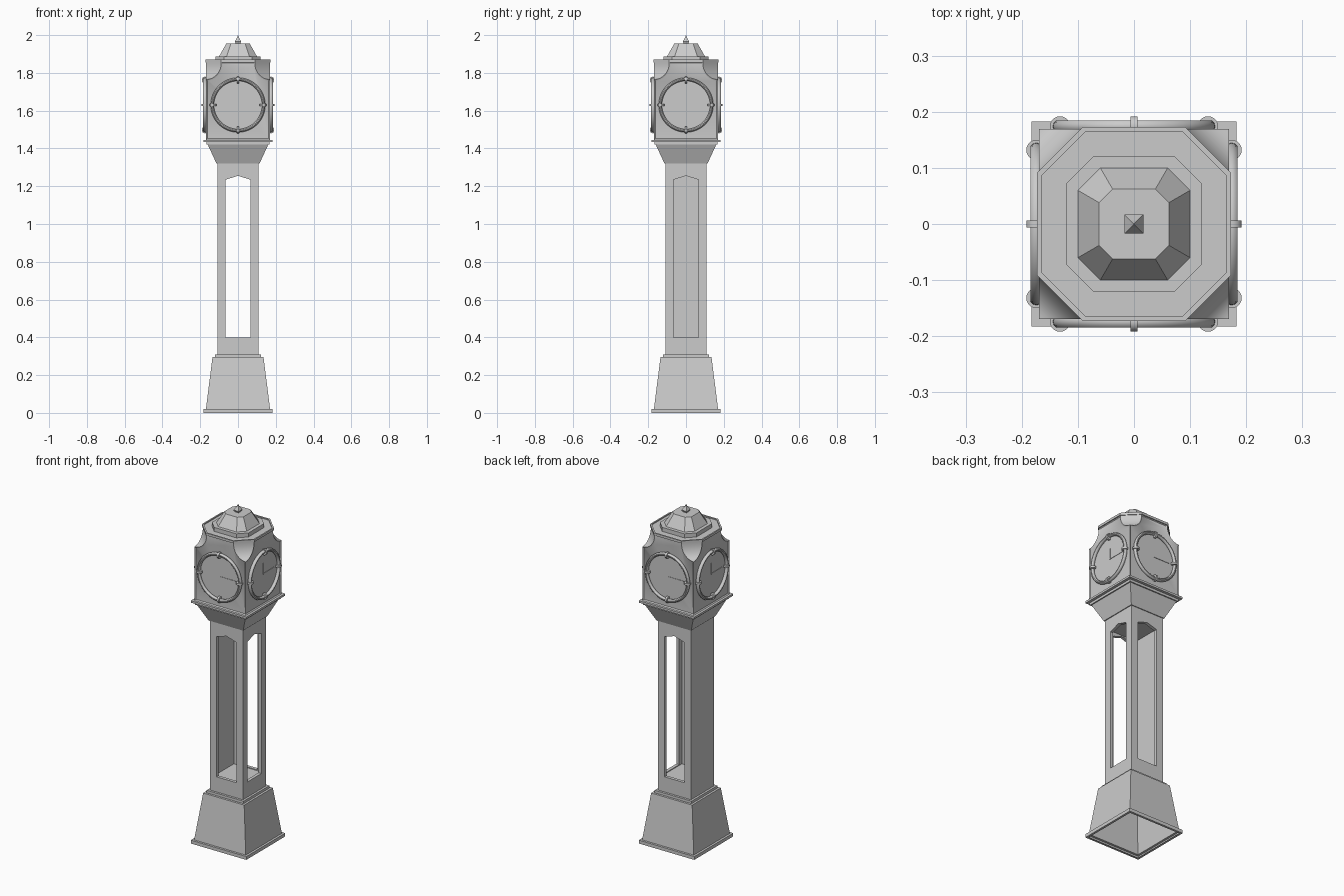
import bpy, bmesh, math
from mathutils import Matrix, Vector

if "Cube" in bpy.data.objects:
    bpy.data.objects.remove(bpy.data.objects["Cube"])


def finish(bm, name, smooth=False):
    bmesh.ops.recalc_face_normals(bm, faces=bm.faces)
    me = bpy.data.meshes.new(name)
    bm.to_mesh(me)
    bm.free()
    ob = bpy.data.objects.new(name, me)
    bpy.context.collection.objects.link(ob)
    if smooth:
        bpy.context.view_layer.objects.active = ob
        ob.select_set(True)
        bpy.ops.object.shade_smooth_by_angle(angle=math.radians(35))
        ob.select_set(False)
    return ob


def loft(rings, bottom=True, top=True):
    """Stack of (half width, corner cut, z) squares or octagons."""
    bm = bmesh.new()
    loops = []
    for h, c, z in rings:
        k = h - c
        pts = [(h, -k), (h, k), (k, h), (-k, h), (-h, k), (-h, -k), (-k, -h), (k, -h)]
        loops.append([bm.verts.new((x, y, z)) for x, y in pts])
    for a, b in zip(loops, loops[1:]):
        for i in range(8):
            j = (i + 1) % 8
            bm.faces.new((a[i], a[j], b[j], b[i]))
    if bottom:
        bm.faces.new(loops[0][::-1])
    if top:
        bm.faces.new(loops[-1])
    bmesh.ops.remove_doubles(bm, verts=bm.verts, dist=1e-5)
    bmesh.ops.dissolve_degenerate(bm, edges=bm.edges, dist=1e-5)
    return bm


def square(*hz):
    return [(h, 0, z) for h, z in hz]


# Hollow flared base with plinth and step
finish(loft(square((.17, 0), (.183, 0), (.183, .02), (.17, .02), (.135, .295),
                   (.122, .295), (.122, .31), (.105, .31)), bottom=False), "base")

# Hollow shaft with windows in front, back and right
shaft = finish(loft(square((.109, .305), (.109, 1.32))), "shaft")


def window_prism(name, y0, y1, turn=0.0):
    prof = [(-.065, .40), (.065, .40), (.065, 1.235), (0, 1.255), (-.065, 1.235)]
    bm = bmesh.new()
    f = bm.faces.new([bm.verts.new((x, y0, z)) for x, z in prof])
    ext = bmesh.ops.extrude_face_region(bm, geom=[f])["geom"]
    bmesh.ops.translate(bm, vec=(0, y1 - y0, 0),
                        verts=[v for v in ext if isinstance(v, bmesh.types.BMVert)])
    bm.transform(Matrix.Rotation(turn, 4, 'Z'))
    return finish(bm, name)


cutters = [finish(loft(square((.09, .395), (.09, 1.26))), "cavity_cutter"),
           window_prism("through_cutter", -.2, .2),
           window_prism("side_cutter", -.2, 0, math.pi / 2)]
bpy.context.view_layer.objects.active = shaft
for c in cutters:
    m = shaft.modifiers.new("cut", 'BOOLEAN')
    m.operation, m.solver, m.object = 'DIFFERENCE', 'EXACT', c
    bpy.ops.object.modifier_apply(modifier=m.name)
for c in cutters:
    bpy.data.objects.remove(c)

# Flared neck and shelf under the head
finish(loft(square((.114, 1.32), (.16, 1.42), (.167, 1.42), (.167, 1.434),
                   (.183, 1.434), (.183, 1.446))), "neck")

# Clock head: coved upper corners, framed recessed panels
rings = [(.169, 0, 1.446)]
for i in range(9):
    t = i / 8 * math.pi / 2
    rings.append((.169, .08 * math.sin(t), 1.765 + .085 * (1 - math.cos(t))))
rings.append((.169, .08, 1.858))
bm = loft(rings)
bmesh.ops.dissolve_limit(bm, angle_limit=.01, verts=bm.verts, edges=bm.edges)
bmesh.ops.recalc_face_normals(bm, faces=bm.faces)
sides = [f for f in bm.faces if max(abs(f.normal.x), abs(f.normal.y)) > .99]
bmesh.ops.inset_individual(bm, faces=sides, thickness=.009, depth=-.005)
finish(bm, "clock_head", True)

# Octagonal roof: rim, step and tapered cap
finish(loft([(.169, .08, 1.856), (.173, .082, 1.856), (.173, .082, 1.87), (.165, .079, 1.87),
             (.165, .079, 1.864), (.12, .047, 1.864), (.12, .047, 1.888),
             (.1, .04, 1.888), (.062, .024, 1.955)]), "roof")

# Finial
finish(loft(square((.011, 1.953), (.017, 1.966), (.006, 1.986), (.0005, 2.0))), "finial")


def add_box(bm, size, loc):
    bmesh.ops.create_cube(bm, size=1, matrix=Matrix.Translation(loc) @ Matrix.Diagonal((*size, 1)))


# Dial, bezel, clamps and hands on all four sides
CZ, R = 1.63, .136
for n, side in enumerate(("front", "right", "back", "left")):
    place = Matrix.Rotation(n * math.pi / 2, 4, 'Z') @ Matrix.Translation((0, 0, CZ))
    face_front = Matrix.Rotation(math.pi / 2, 4, 'X')

    bm = bmesh.new()
    bmesh.ops.create_cone(bm, cap_ends=True, segments=48, radius1=.13, radius2=.13, depth=.006,
                          matrix=Matrix.Translation((0, -.163, 0)) @ face_front)
    bm.transform(place)
    finish(bm, side + "_dial")

    bm = bmesh.new()
    rows = []
    for i in range(48):
        a = i / 48 * math.tau
        rows.append([])
        for j in range(10):
            b = j / 10 * math.tau
            r = R + .009 * math.cos(b)
            rows[-1].append(bm.verts.new((r * math.cos(a), -.174 + .011 * math.sin(b), r * math.sin(a))))
    for i in range(48):
        p, q = rows[i], rows[(i + 1) % 48]
        for j in range(10):
            k = (j + 1) % 10
            bm.faces.new((p[j], q[j], q[k], p[k]))
    bm.transform(place)
    finish(bm, side + "_bezel", True)

    bm = bmesh.new()
    for i in range(4):
        bmesh.ops.create_cone(bm, cap_ends=True, segments=20, radius1=.018, radius2=.018, depth=.012,
                              matrix=Matrix.Rotation(i * math.pi / 2, 4, 'Y')
                              @ Matrix.Translation((.132, -.174, 0)))
    bm.transform(place)
    finish(bm, side + "_clamps", True)

    bm = bmesh.new()
    add_box(bm, (.005, .003, .065), (0, -.167, .03))
    add_box(bm, (.105, .003, .004), (.05, -.167, 0))
    bm.transform(place)
    finish(bm, side + "_hands")
